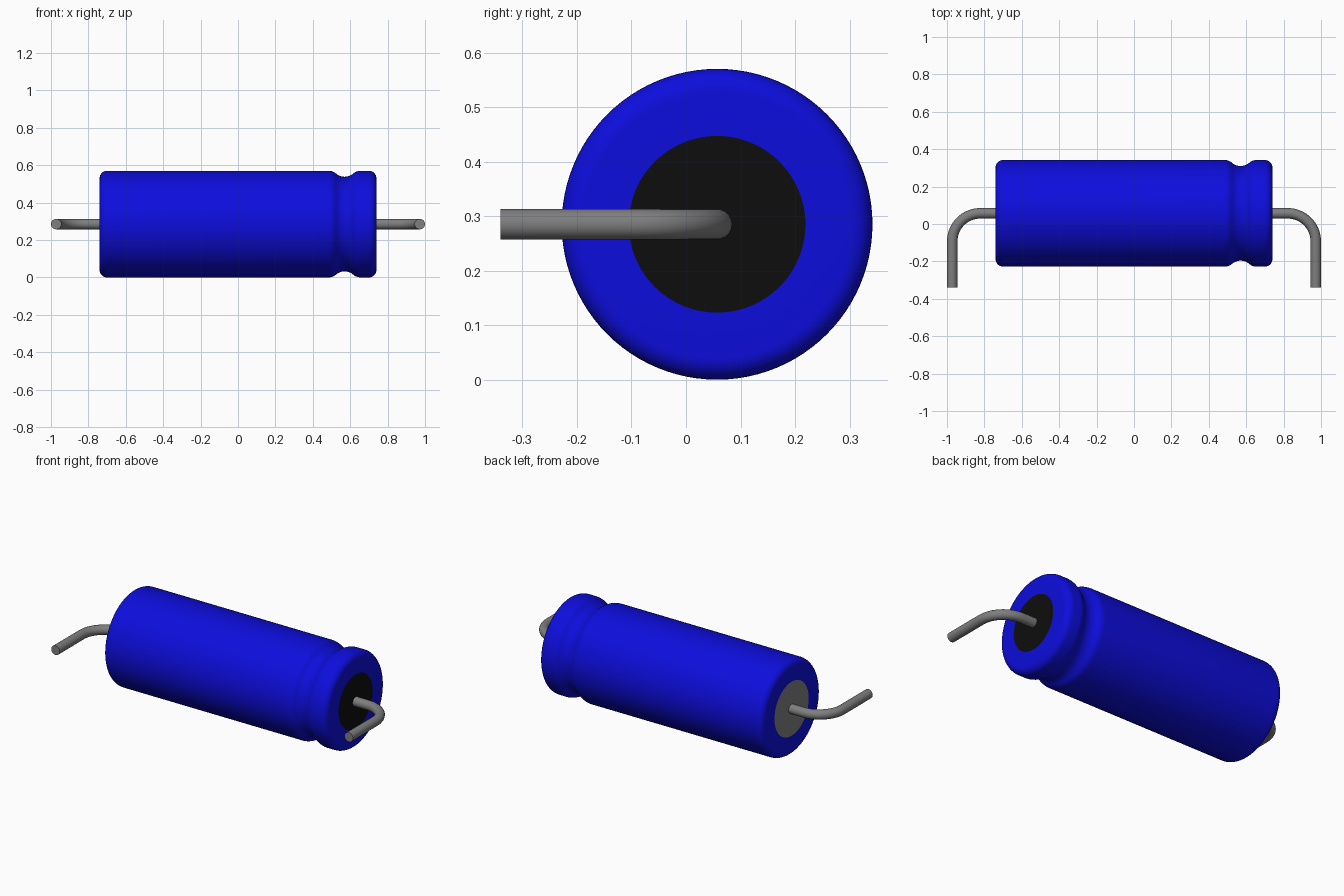
import bpy, bmesh, math
from mathutils import Matrix, Vector

if "Cube" in bpy.data.objects:
    bpy.data.objects.remove(bpy.data.objects["Cube"])

AXIS_Y, AXIS_Z = 0.057, 0.285
HALF, RADIUS, CAP_R = 0.74, 0.285, 0.162
LEAD_X, LEAD_R, BEND, LEAD_END = 0.972, 0.028, 0.15, -0.34


def material(name, rgb):
    m = bpy.data.materials.new(name)
    m.use_nodes = True
    m.diffuse_color = (*rgb, 1)
    bsdf = m.node_tree.nodes["Principled BSDF"]
    bsdf.inputs["Base Color"].default_value = (*rgb, 1)
    bsdf.inputs["Roughness"].default_value = 0.6
    return m


blue = material("blue sleeve", (0.004, 0.004, 0.72))
grey = material("grey metal", (0.21, 0.21, 0.21))
black = material("black rubber", (0.004, 0.004, 0.004))


def finish(bm, name, mat):
    bmesh.ops.recalc_face_normals(bm, faces=bm.faces)
    mesh = bpy.data.meshes.new(name)
    bm.to_mesh(mesh)
    bm.free()
    mesh.materials.append(mat)
    ob = bpy.data.objects.new(name, mesh)
    bpy.context.collection.objects.link(ob)
    bpy.ops.object.select_all(action="DESELECT")
    ob.select_set(True)
    bpy.context.view_layer.objects.active = ob
    bpy.ops.object.shade_smooth_by_angle(angle=math.radians(35))
    return ob


def arc(cx, cr, rad, start, end, steps=8):
    """Points of an arc in the (x, radius) plane, angles in degrees."""
    angles = [math.radians(start + (end - start) * i / steps) for i in range(steps + 1)]
    return [(cx + rad * math.cos(a), cr + rad * math.sin(a)) for a in angles]


# Sleeve: rounded ends and a crimped groove, turned around the x axis
C = 0.04                        # corner radius
GX, GR, GF = 0.57, 0.07, 0.06   # groove centre, groove radius, shoulder radius
DEPTH = 0.032
tilt = math.degrees(math.acos(1 - DEPTH / (GR + GF)))
reach = (GR + GF) * math.sin(math.radians(tilt))
profile = [(-HALF, CAP_R)]
profile += arc(-HALF + C, RADIUS - C, C, 180, 90)
profile += arc(GX - reach, RADIUS - GF, GF, 90, 90 - tilt)
profile += arc(GX, RADIUS - DEPTH + GR, GR, 270 - tilt, 270 + tilt, 12)[1:-1]
profile += arc(GX + reach, RADIUS - GF, GF, 90 + tilt, 90)
profile += arc(HALF - C, RADIUS - C, C, 90, 0)
profile += [(HALF, CAP_R)]

bm = bmesh.new()
verts = [bm.verts.new((x, AXIS_Y, AXIS_Z + r)) for x, r in profile]
edges = [bm.edges.new(pair) for pair in zip(verts, verts[1:])]
bmesh.ops.spin(bm, geom=verts + edges, cent=(0, AXIS_Y, AXIS_Z), axis=(1, 0, 0),
               angle=math.tau, steps=96, use_merge=True)
bmesh.ops.remove_doubles(bm, verts=bm.verts, dist=0.0001)
finish(bm, "sleeve", blue)

# End discs: rubber seal on the crimped end, bare metal on the other
for name, side, mat in (("rubber_seal", 1, black), ("metal_end", -1, grey)):
    bm = bmesh.new()
    place = Matrix.Translation((side * HALF, AXIS_Y, AXIS_Z)) @ Matrix.Rotation(math.pi / 2 * side, 4, "Y")
    bmesh.ops.create_circle(bm, cap_ends=True, segments=96, radius=CAP_R, matrix=place)
    ob = finish(bm, name, mat)
    if ob.data.polygons[0].normal.x * side < 0:
        ob.data.flip_normals()

# Wire leads: a round section swept along a bent path, one per end
SIDES = 24
for name, side in (("left_lead", 1), ("right_lead", -1)):
    bend = arc(LEAD_X - BEND, AXIS_Y - BEND, BEND, 90, 0, 16)
    path = [(HALF - 0.02, AXIS_Y)] + bend + [(LEAD_X, LEAD_END)]
    angles = [90] + [90 - 90 * i / 16 for i in range(17)] + [0]
    bm = bmesh.new()
    rings = []
    for (x, y), deg in zip(path, angles):
        out = Vector((math.cos(math.radians(deg)), math.sin(math.radians(deg)), 0))
        ring = []
        for k in range(SIDES):
            t = math.tau * k / SIDES
            p = Vector((x, y, AXIS_Z)) + LEAD_R * (out * math.cos(t) + Vector((0, 0, math.sin(t))))
            ring.append(bm.verts.new((p.x * side, p.y, p.z)))
        rings.append(ring)
    for a, b in zip(rings, rings[1:]):
        for k in range(SIDES):
            n = (k + 1) % SIDES
            bm.faces.new((a[k], a[n], b[n], b[k]))
    bm.faces.new(rings[0])
    bm.faces.new(rings[-1])
    finish(bm, name, grey)
